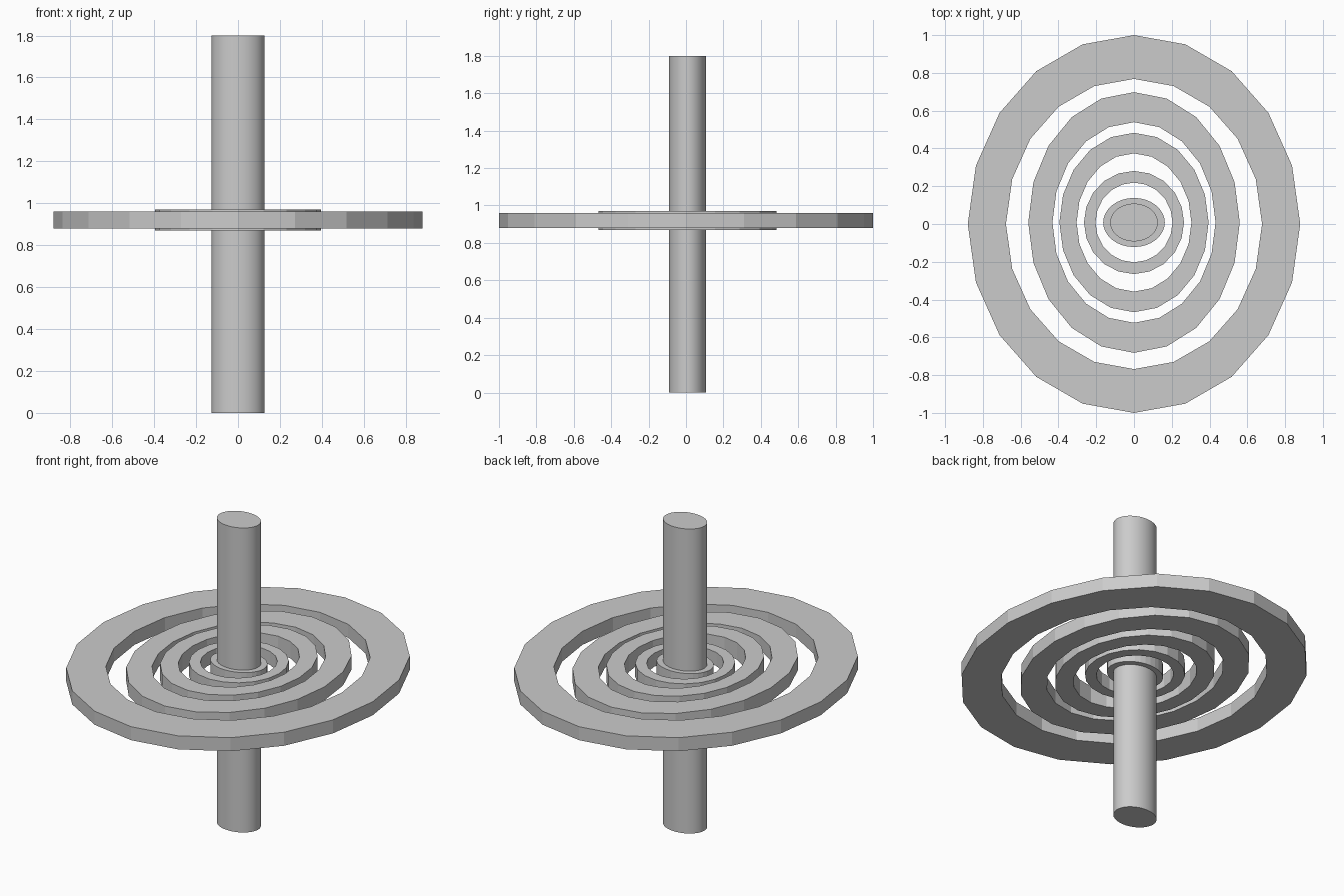
import bpy, bmesh
from math import sin, cos, pi

if "Cube" in bpy.data.objects:
    bpy.data.objects.remove(bpy.data.objects["Cube"])

OFF_Y = 0.008  # inner parts sit slightly behind the outer ring's centre


def finish(name, bm):
    bmesh.ops.recalc_face_normals(bm, faces=bm.faces)
    mesh = bpy.data.meshes.new(name)
    bm.to_mesh(mesh)
    bm.free()
    obj = bpy.data.objects.new(name, mesh)
    bpy.context.collection.objects.link(obj)
    return obj


def loop(bm, rx, ry, cy, z, n):
    return [bm.verts.new((rx * sin(2 * pi * i / n), cy + ry * cos(2 * pi * i / n), z))
            for i in range(n)]


def oval_ring(name, outer, inner, z0, z1, cy=OFF_Y, n=20):
    bm = bmesh.new()
    loops = [loop(bm, *r, cy, z, n)
             for r, z in ((outer, z0), (outer, z1), (inner, z1), (inner, z0))]
    for k in range(4):
        a, b = loops[k], loops[(k + 1) % 4]
        for i in range(n):
            j = (i + 1) % n
            bm.faces.new((a[i], a[j], b[j], b[i]))
    return finish(name, bm)


def oval_rod(name, rx, ry, z0, z1, cy=OFF_Y, n=48):
    bm = bmesh.new()
    a, b = loop(bm, rx, ry, cy, z0, n), loop(bm, rx, ry, cy, z1, n)
    for i in range(n):
        j = (i + 1) % n
        bm.faces.new((a[i], a[j], b[j], b[i]))
    bm.faces.new(a)
    bm.faces.new(b)
    obj = finish(name, bm)
    bpy.context.view_layer.objects.active = obj
    obj.select_set(True)
    bpy.ops.object.shade_smooth_by_angle()
    obj.select_set(False)


# Central shaft
oval_rod("shaft", 0.126, 0.10, 0.0, 1.8)

# Concentric rings, outermost first
oval_ring("outer_ring", (0.88, 1.0), (0.678, 0.768), 0.88, 0.96, cy=0)
oval_ring("second_ring", (0.56, 0.69), (0.432, 0.531), 0.88, 0.96)
oval_ring("third_ring", (0.395, 0.475), (0.304, 0.366), 0.87, 0.97)
oval_ring("fourth_ring", (0.265, 0.273), (0.204, 0.211), 0.88, 0.96)

# Collar around the shaft
oval_ring("collar", (0.163, 0.13), (0.125, 0.099), 0.88, 0.96, n=32)
